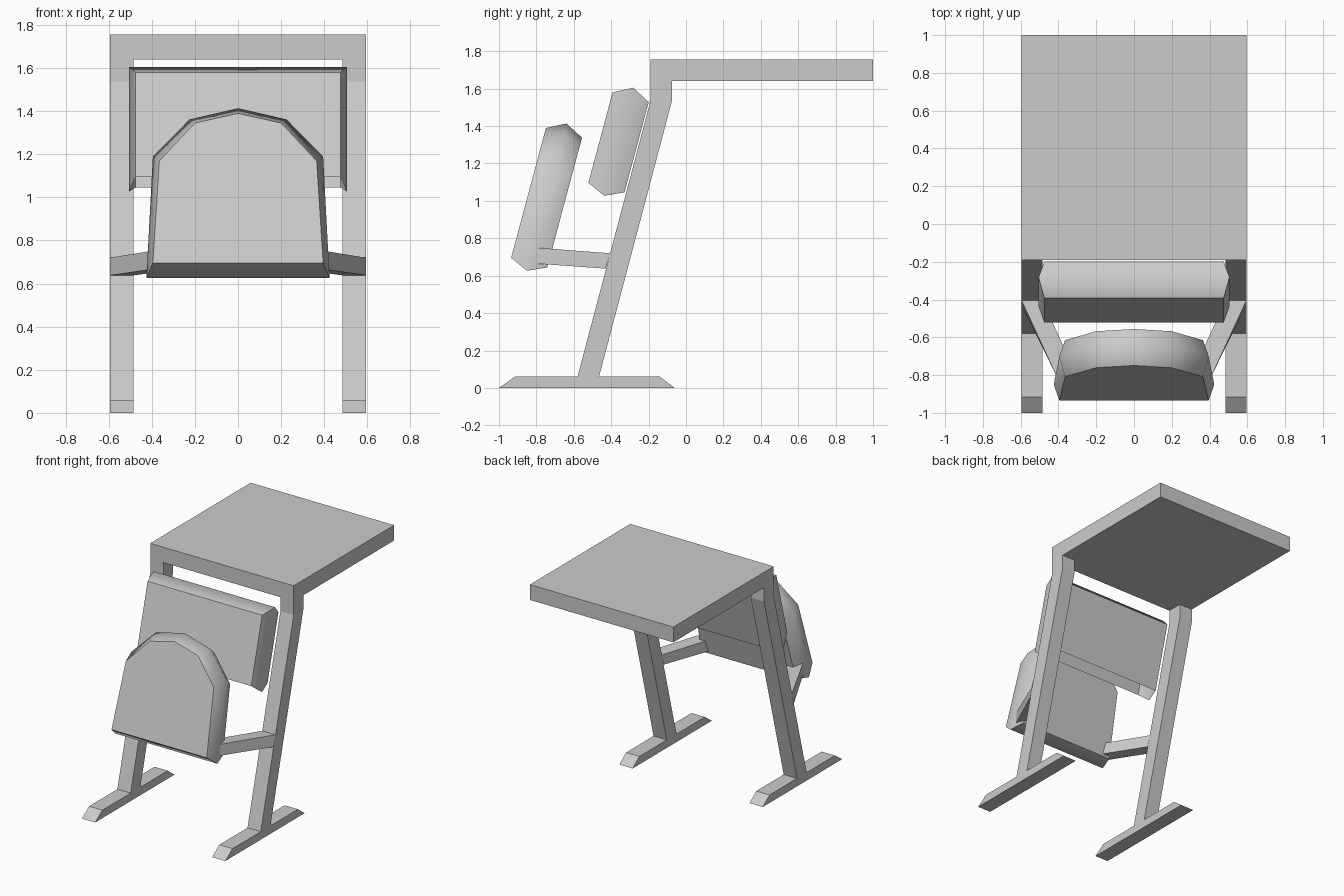
import bpy, bmesh, math
from mathutils import Vector

if "Cube" in bpy.data.objects:
    bpy.data.objects.remove(bpy.data.objects["Cube"])

TILT = math.radians(15)
UP = Vector((0, math.sin(TILT), math.cos(TILT)))       # along the leaning panels
BACK = Vector((0, math.cos(TILT), -math.sin(TILT)))    # through their thickness


def loft(name, rings, open_edges=(), smooth=False):
    """Skin matching closed rings of points and cap both ends."""
    bm = bmesh.new()
    vs = [[bm.verts.new(p) for p in r] for r in rings]
    n = len(rings[0])
    bm.faces.new(vs[0])
    bm.faces.new(vs[-1])
    for a, b in zip(vs, vs[1:]):
        for i in range(n):
            if i not in open_edges:
                j = (i + 1) % n
                bm.faces.new((a[i], a[j], b[j], b[i]))
    bmesh.ops.recalc_face_normals(bm, faces=bm.faces)
    me = bpy.data.meshes.new(name)
    bm.to_mesh(me)
    bm.free()
    ob = bpy.data.objects.new(name, me)
    bpy.context.collection.objects.link(ob)
    if smooth:
        bpy.ops.object.select_all(action='DESELECT')
        ob.select_set(True)
        bpy.context.view_layer.objects.active = ob
        bpy.ops.object.shade_smooth_by_angle(angle=math.radians(60))
    return ob


def extrude_x(name, profile, x0, x1):
    """Side profile (y, z) extruded between two x positions."""
    return loft(name, [[(x, y, z) for y, z in profile] for x in (x0, x1)])


def cushion(name, origin, face, middle, open_edges=()):
    """Leaning pad: face outline front and back, bulged outline mid-depth."""
    o = Vector((0, *origin))
    rings = [[o + Vector((x, 0, 0)) + UP * u + BACK * d for x, u in outline]
             for d, outline in ((0, face), (0.1, middle), (0.2, face))]
    return loft(name, rings, open_edges, smooth=True)


def mirrored(half):
    """Complete a right half outline; points on x = 0 are kept once."""
    return half + [(-x, u) for x, u in reversed(half) if x]


# Desk top
extrude_x("desk_top", [(-0.19, 1.64), (1, 1.64), (1, 1.755), (-0.19, 1.755)], -0.595, 0.595)

for side, s in (("left", -1), ("right", 1)):
    # Foot and leaning leg
    extrude_x(side + "_foot", [(-1, 0), (-0.06, 0), (-0.14, 0.06), (-0.915, 0.06)],
              s * 0.485, s * 0.595)
    extrude_x(side + "_leg", [(-0.58, 0.06), (-0.465, 0.06), (-0.075, 1.535),
                              (-0.075, 1.64), (-0.19, 1.64), (-0.19, 1.535)],
              s * 0.485, s * 0.595)
    # Seat arm angled inward from the leg
    loft(side + "_seat_arm", [
        [(s * 0.485, -0.43, 0.638), (s * 0.595, -0.43, 0.638),
         (s * 0.595, -0.405, 0.72), (s * 0.485, -0.405, 0.72)],
        [(s * 0.30, -0.805, 0.665), (s * 0.41, -0.805, 0.665),
         (s * 0.41, -0.805, 0.75), (s * 0.30, -0.805, 0.75)]])

# Backrest, open along its bottom edge
cushion("backrest", (-0.522, 1.097),
        mirrored([(0.475, 0), (0.475, 0.5)]),
        mirrored([(0.505, -0.045), (0.505, 0.553)]), open_edges=(3,))

# Folded-up seat with rounded top
cushion("seat", (-0.935, 0.696),
        mirrored([(0.395, 0), (0.365, 0.49), (0.20, 0.672), (0, 0.718)]),
        mirrored([(0.425, -0.045), (0.395, 0.538), (0.225, 0.716), (0, 0.77)]))
